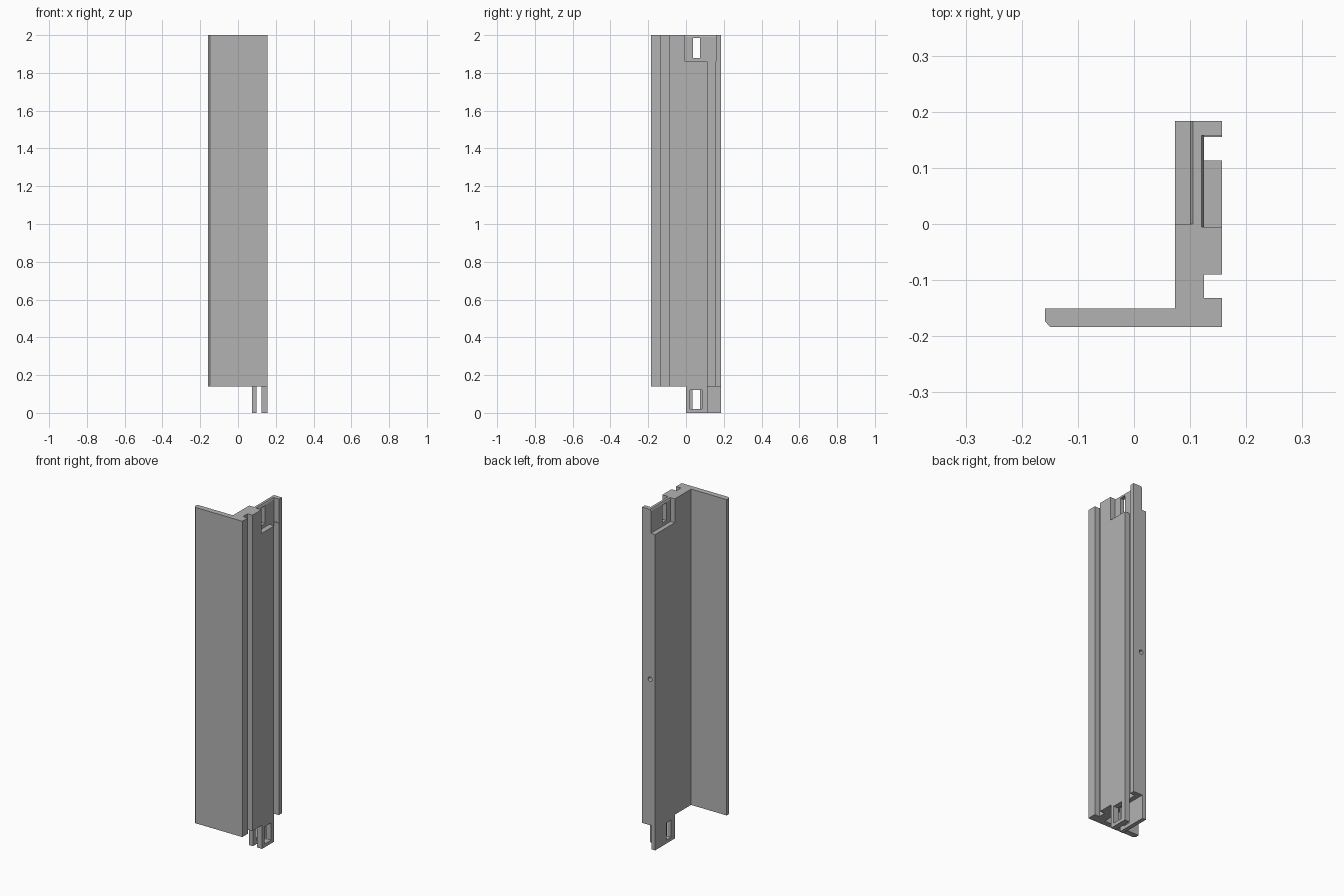
import bpy, bmesh

if "Cube" in bpy.data.objects:
    bpy.data.objects.remove(bpy.data.objects["Cube"], do_unlink=True)

grey = bpy.data.materials.new("plain_grey")
grey.use_nodes = True
grey.diffuse_color = (0.45, 0.45, 0.45, 1)
grey.node_tree.nodes["Principled BSDF"].inputs["Base Color"].default_value = (0.45, 0.45, 0.45, 1)

BASE, TOP = 0.14, 2.0        # rail ends
INNER, OUTER = 0.073, 0.157  # web sides
BACK, FRONT = 0.184, -0.184


def prism(name, outline, low, high, axis="z"):
    """Extrude an outline along z, or an (x, z) outline along y."""
    bm = bmesh.new()
    def place(a, b, d):
        return (a, b, d) if axis == "z" else (a, d, b)
    face = bm.faces.new([bm.verts.new(place(a, b, low)) for a, b in outline])
    moved = bmesh.ops.extrude_face_region(bm, geom=[face])["geom"]
    shift = (0, 0, high - low) if axis == "z" else (0, high - low, 0)
    bmesh.ops.translate(bm, vec=shift, verts=[v for v in moved if isinstance(v, bmesh.types.BMVert)])
    bmesh.ops.recalc_face_normals(bm, faces=bm.faces)
    mesh = bpy.data.meshes.new(name)
    bm.to_mesh(mesh)
    bm.free()
    mesh.materials.append(grey)
    obj = bpy.data.objects.new(name, mesh)
    bpy.context.collection.objects.link(obj)
    return obj


def box(name, x, y, z):
    return prism(name, [(x[0], y[0]), (x[1], y[0]), (x[1], y[1]), (x[0], y[1])], *z)


def combine(target, tool, operation="DIFFERENCE"):
    mod = target.modifiers.new(operation.title(), "BOOLEAN")
    mod.operation, mod.solver, mod.object = operation, "EXACT", tool
    bpy.context.view_layer.objects.active = target
    bpy.ops.object.modifier_apply(modifier=mod.name)
    bpy.data.objects.remove(tool, do_unlink=True)


# L-shaped rail with two long grooves on its outer side
groove = 0.125
rail = prism("rail", [
    (-0.159, -0.151), (-0.159, -0.173), (-0.149, FRONT), (OUTER, FRONT),
    (OUTER, -0.132), (groove, -0.132), (groove, -0.09), (OUTER, -0.09),
    (OUTER, 0.113), (groove, 0.113), (groove, 0.155), (OUTER, 0.155),
    (OUTER, BACK), (INNER, BACK), (INNER, -0.151)], BASE, TOP)

# Recesses at the top leave a thin tongue with a bevelled tip
lip = TOP - 0.01
combine(rail, prism("inner_recess", [
    (0.05, 1.86), (0.1, 1.86), (0.1, lip), (0.105, TOP), (0.105, 2.1), (0.05, 2.1)],
    0, 0.3, "y"))
combine(rail, prism("outer_recess", [
    (0.2, 1.86), (groove, 1.86), (groove, lip), (0.12, TOP), (0.12, 2.1), (0.2, 2.1)],
    -0.005, 0.158, "y"))
combine(rail, box("tongue_slot", (0.05, 0.2), (0.038, 0.074), (1.88, 1.985)))

# Screw hole in the back edge
bpy.ops.mesh.primitive_cylinder_add(vertices=24, radius=0.013, depth=0.12,
                                    location=(0.105, BACK, 1.0), rotation=(1.5708, 0, 0))
hole = bpy.context.object
hole.data.materials.append(grey)
combine(rail, hole)

# Slotted pair of plates under the rail, joined to its end
for name, x, back, slot in (("inner_tab", (INNER, 0.097), BACK, (0.035, 0.075)),
                            ("outer_tab", (groove, OUTER), 0.113, (0.022, 0.084))):
    tab = box(name, x, (0, back), (0, BASE))
    combine(tab, box("tab_slot", (x[0] - 0.01, x[1] + 0.01), slot, (0.02, 0.122)))
    combine(rail, tab, "UNION")
